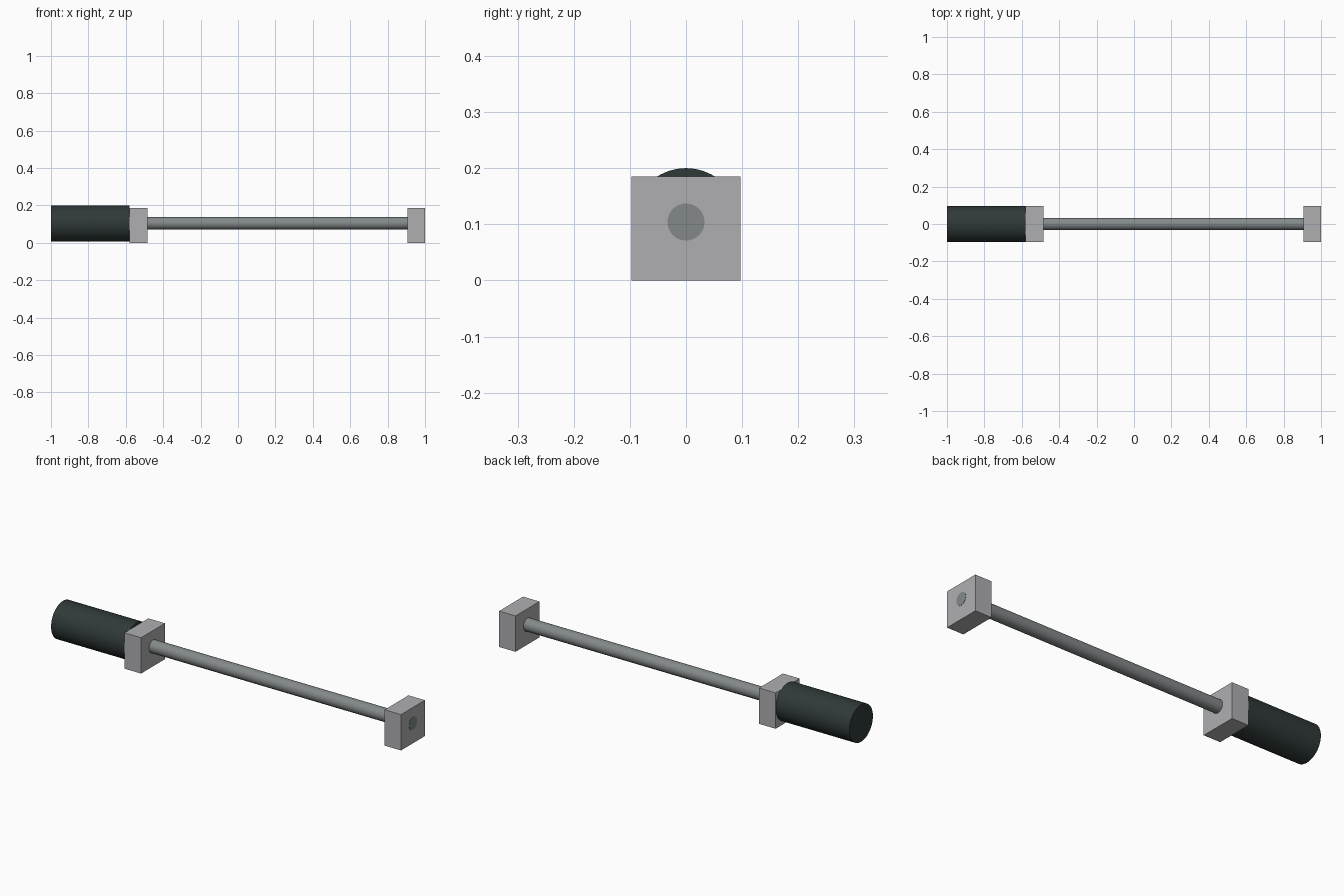
import bpy
import math

if "Cube" in bpy.data.objects:
    bpy.data.objects.remove(bpy.data.objects["Cube"])

AXIS_Z = 0.104


def material(name, rgb):
    m = bpy.data.materials.new(name)
    m.diffuse_color = (*rgb, 1.0)
    m.use_nodes = True
    m.node_tree.nodes["Principled BSDF"].inputs["Base Color"].default_value = m.diffuse_color
    return m


bracket_grey = material("light bracket grey", (0.43, 0.43, 0.45))
steel = material("steel grey", (0.23, 0.25, 0.255))
motor_dark = material("dark motor grey", (0.029, 0.041, 0.040))


def block(name, x0, x1, mat):
    bpy.ops.mesh.primitive_cube_add(size=1, location=((x0 + x1) / 2, 0, 0.0925))
    ob = bpy.context.object
    ob.name = name
    ob.scale = (x1 - x0, 0.195, 0.185)
    bpy.ops.object.transform_apply(location=False, rotation=False, scale=True)
    ob.data.materials.append(mat)


def rod(name, x0, x1, radius, mat):
    bpy.ops.mesh.primitive_cylinder_add(
        vertices=64, radius=radius, depth=x1 - x0,
        location=((x0 + x1) / 2, 0, AXIS_Z), rotation=(0, math.pi / 2, 0))
    ob = bpy.context.object
    ob.name = name
    ob.data.materials.append(mat)
    bpy.ops.object.shade_smooth_by_angle(angle=math.radians(30))


# Motor body, its mounting block and the far bearing block
rod("motor_body", -1.0, -0.58, 0.096, motor_dark)
block("motor_mount_block", -0.58, -0.485, bracket_grey)
block("end_bearing_block", 0.905, 0.999, bracket_grey)

# Shaft running through the bearing block, its end showing on the far face
rod("drive_shaft", -0.53, 1.0, 0.033, steel)
